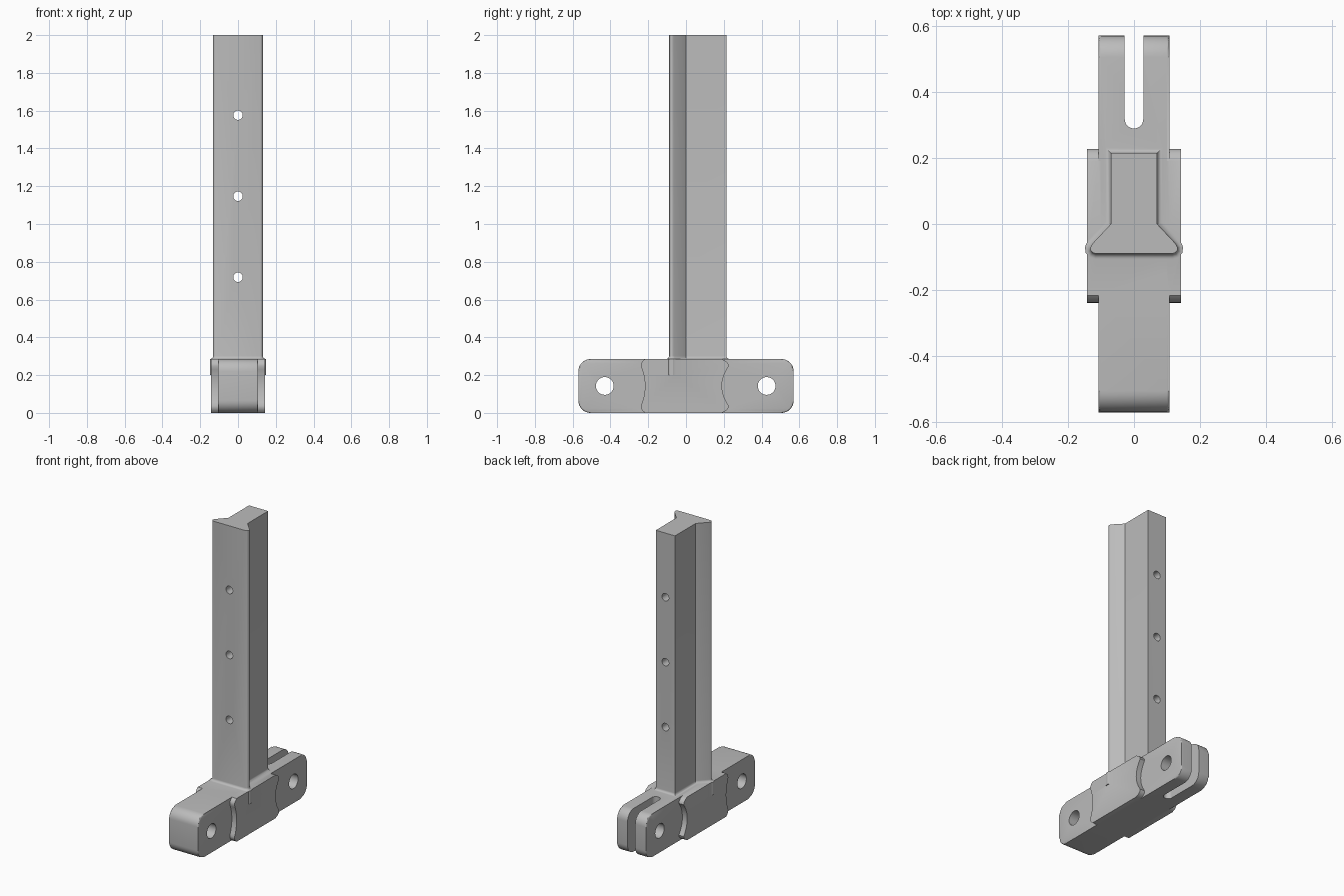
import bpy, bmesh, math
from mathutils import Vector, Matrix

if "Cube" in bpy.data.objects:
    bpy.data.objects.remove(bpy.data.objects["Cube"])

HEIGHT = 0.285          # height of the base
MID = HEIGHT / 2

steel = bpy.data.materials.new("plain_grey")
steel.use_nodes = True
steel.diffuse_color = (0.5, 0.5, 0.5, 1)
steel.node_tree.nodes["Principled BSDF"].inputs["Base Color"].default_value = (0.5, 0.5, 0.5, 1)


def make_object(name, bm):
    bmesh.ops.recalc_face_normals(bm, faces=bm.faces)
    mesh = bpy.data.meshes.new(name)
    bm.to_mesh(mesh)
    bm.free()
    mesh.materials.append(steel)
    ob = bpy.data.objects.new(name, mesh)
    bpy.context.collection.objects.link(ob)
    return ob


def loft(name, rings, bevel=0):
    """Skin equal-sized rings of points, cap both ends, optionally round the cap rims."""
    bm = bmesh.new()
    loops = [[bm.verts.new(p) for p in ring] for ring in rings]
    n = len(loops[0])
    for a, b in zip(loops, loops[1:]):
        for i in range(n):
            j = (i + 1) % n
            bm.faces.new((a[i], a[j], b[j], b[i]))
    caps = [bm.faces.new(loops[0]), bm.faces.new(loops[-1])]
    if bevel:
        rims = [e for f in caps for e in f.edges]
        bmesh.ops.bevel(bm, geom=rims, offset=bevel, segments=3, profile=0.5, affect='EDGES')
    return make_object(name, bm)


def side_extrusion(name, outline, half_width, bevel=0):
    return loft(name, [[(x, y, z) for y, z in outline] for x in (-half_width, half_width)], bevel)


def cylinder(name, centre, radius, depth, axis):
    bm = bmesh.new()
    turn = Matrix.Rotation(math.pi / 2, 4, axis) if axis else Matrix()
    bmesh.ops.create_cone(bm, cap_ends=True, segments=32, radius1=radius, radius2=radius,
                          depth=depth, matrix=Matrix.Translation(centre) @ turn)
    return make_object(name, bm)


def box(name, centre, size):
    bm = bmesh.new()
    bmesh.ops.create_cube(bm, size=1, matrix=Matrix.Translation(centre) @ Matrix.Diagonal((*size, 1)))
    return make_object(name, bm)


def combine(target, other, operation):
    mod = target.modifiers.new("combine", 'BOOLEAN')
    mod.operation, mod.object, mod.solver = operation, other, 'EXACT'
    bpy.context.view_layer.objects.active = target
    bpy.ops.object.modifier_apply(modifier=mod.name)
    bpy.data.objects.remove(other)


def offset(points, d):
    """Move a counter-clockwise outline outwards by d with mitred corners."""
    result = []
    for i, p in enumerate(points):
        a = (p - points[i - 1]).normalized()
        b = (points[(i + 1) % len(points)] - p).normalized()
        na, nb = Vector((a.y, -a.x)), Vector((b.y, -b.x))
        result.append(p + (na + nb) * d / (1 + na.dot(nb)))
    return result


# Long bar with rounded ends
R = 0.065
bar_outline = []
for k, (sy, sz) in enumerate([(1, 1), (-1, 1), (-1, -1), (1, -1)]):
    for s in range(9):
        t = math.pi / 2 * (k + s / 8)
        bar_outline.append((sy * (0.57 - R) + R * math.cos(t),
                            MID + sz * (MID - R) + R * math.sin(t)))
body = side_extrusion("post_bracket", bar_outline, 0.107, 0.008)

# Wider hub with hollowed ends
def hub_end(middle, depth):
    half = [(0.105 * i / 6, (i / 6) ** 2) for i in range(7)]
    half += [(0.119, 0.9), (0.131, 0.6), (MID, 0)]
    return [(middle + depth * w, MID + s * h)
            for s, part in ((-1, half[:0:-1]), (1, half)) for h, w in part]

hub_outline = hub_end(0.19, 0.037) + hub_end(-0.217, -0.022)[::-1]
combine(body, side_extrusion("hub", hub_outline, 0.142), 'UNION')

# T-shaped column with a filleted foot
half = [(0.115, -0.09), (0.125, -0.087), (0.131, -0.08), (0.132, -0.072),
        (0.127, -0.061), (0.07, 0), (0.07, 0.215)]
profile = [Vector(p) for p in half] + [Vector((-x, y)) for x, y in reversed(half)]
F = 0.016
levels = [(0.2, F)]
for s in range(6):
    t = math.pi / 2 * s / 5
    levels.append((HEIGHT + F * (1 - math.cos(t)), F * (1 - math.sin(t))))
levels.append((2, 0))
column = loft("column", [[(p.x, p.y, z) for p in offset(profile, d)] for z, d in levels])
combine(body, column, 'UNION')

# Pin holes through both ends of the bar
for y in (-0.43, 0.427):
    combine(body, cylinder("pin_hole", (0, y, MID), 0.047, 1, 'Y'), 'DIFFERENCE')

# Three small holes through the column
for z in (0.718, 1.147, 1.576):
    combine(body, cylinder("column_hole", (0, 0, z), 0.025, 1, 'X'), 'DIFFERENCE')

# Fork slot at the back with a round inner end
slot = cylinder("slot", (0, 0.317, MID), 0.028, 1, None)
combine(slot, box("slot_mouth", (0, 0.517, MID), (0.056, 0.4, 1)), 'UNION')
combine(body, slot, 'DIFFERENCE')

# Smooth shading with sharp creases
bpy.ops.object.select_all(action='DESELECT')
body.select_set(True)
bpy.context.view_layer.objects.active = body
bpy.ops.object.shade_smooth_by_angle(angle=math.radians(30))
